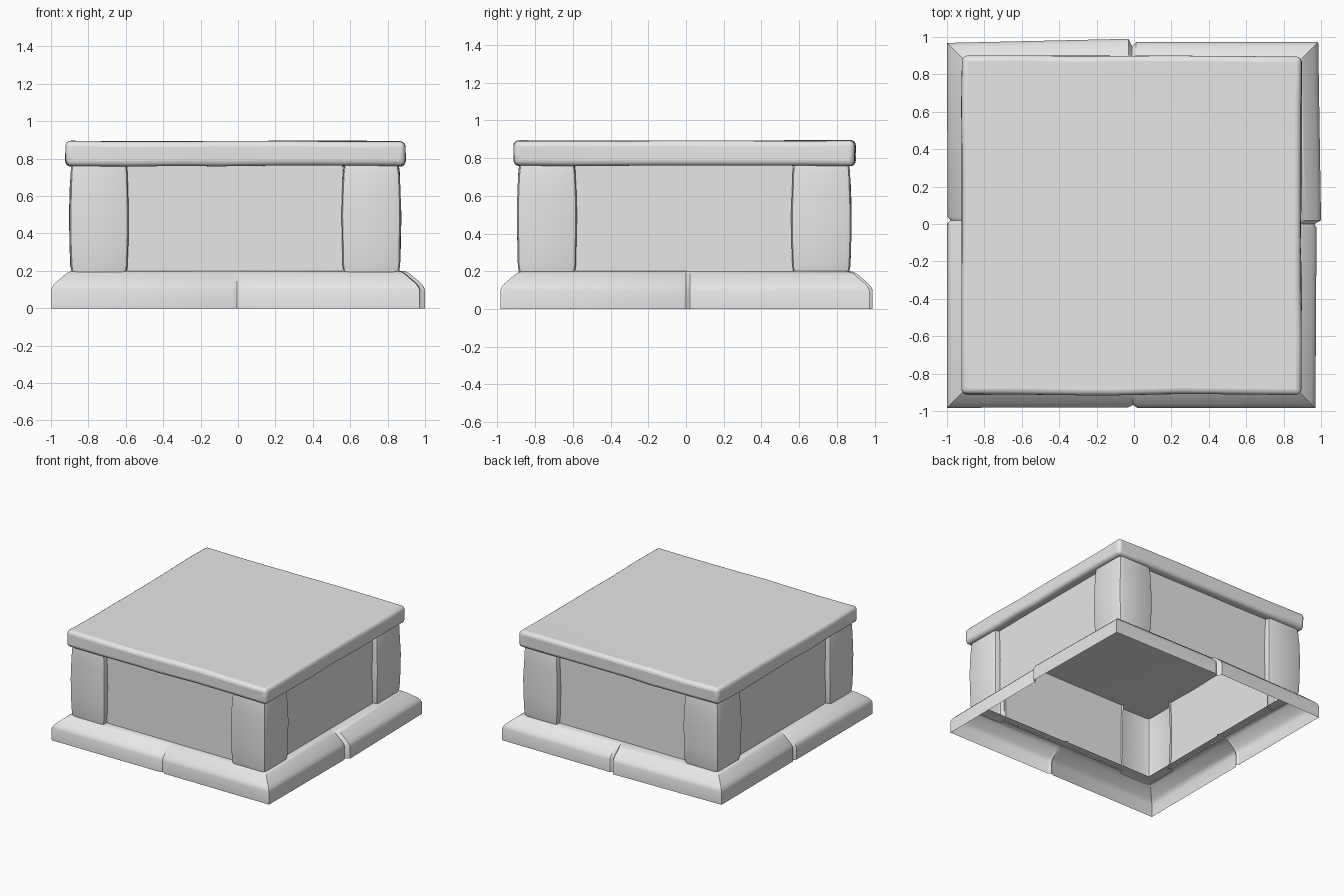
import bpy, bmesh, random
from mathutils import Vector

random.seed(4)
cube = bpy.data.objects.get("Cube")
if cube:
    bpy.data.objects.remove(cube, do_unlink=True)

stone = bpy.data.materials.new("grey_stone")
stone.use_nodes = True
GREY = (0.8, 0.8, 0.8, 1)
stone.diffuse_color = GREY
stone.node_tree.nodes["Principled BSDF"].inputs["Base Color"].default_value = GREY


def finish(name, bm, angle=0.6):
    mesh = bpy.data.meshes.new(name)
    bm.to_mesh(mesh)
    bm.free()
    mesh.materials.append(stone)
    obj = bpy.data.objects.new(name, mesh)
    bpy.context.collection.objects.link(obj)
    bpy.ops.object.select_all(action="DESELECT")
    obj.select_set(True)
    bpy.context.view_layer.objects.active = obj
    bpy.ops.object.shade_smooth_by_angle(angle=angle)
    return obj


def loft(name, rows, closed, angle=0.6):
    """Skin a stack of point rows, listed bottom to top and counter-clockwise."""
    bm = bmesh.new()
    rows = [[bm.verts.new(p) for p in row] for row in rows]
    n = len(rows[0])
    for low, high in zip(rows, rows[1:]):
        for i in range(n if closed else n - 1):
            j = (i + 1) % n
            bm.faces.new((low[i], low[j], high[j], high[i]))
    return finish(name, bm, angle)


# Base: hollow sloped plinth made of mitred blocks with a groove mid-side.
# Each point is x, y, then the inward direction of the moulding.
outline = [
    (-1, -.983, 1, 1), (-.03, -.98, 0, 1), (-.005, -.968, 0, 1), (.02, -.985, 0, 1),
    (.97, -.985, -1, 1), (.976, -.02, -1, 0), (.965, 0, -1, 0), (1, .02, -1, 0),
    (.985, .972, -1, -1), (.01, .972, 0, -1), (-.01, .95, 0, -1), (-.03, .99, 0, -1),
    (-1, .968, 1, -1), (-.997, .04, 1, 0), (-.982, .02, 1, 0), (-1, 0, 1, 0),
]
moulding = [(0, 0), (0, .1), (.008, .118), (.022, .135), (.082, .186), (.1, .196), (.12, .2), (.185, .2)]
loft("base_moulding", [[(x + dx * d, y + dy * d, z) for x, y, dx, dy in outline]
                       for d, z in moulding], True)

# Corner pillars: rounded, slightly swollen stone skins, open on the inside
CENTRE = Vector((-.015, -.01))
section = [(.6, -1), (.85, -1), (.96, -.96), (1, -.85), (1, .8), (.95, .95),
           (.8, 1), (-.85, 1), (-.96, .96), (-1, .85), (-1, .6)]
swell = [(.19, .93), (.23, .97), (.35, .995), (.5, 1.01), (.64, .99), (.73, .96), (.77, .92)]


def pillar(name, sx, sy):
    rows = []
    for z, s in swell:
        s += random.uniform(-.01, .01)
        row = [(CENTRE.x + sx * (.728 + .158 * s * u),
                CENTRE.y + sy * (.728 + .158 * s * v), z) for u, v in section]
        rows.append(row if sx * sy > 0 else row[::-1])
    loft(name, rows, False, 0.8)


for sy, depth in ((-1, "front"), (1, "back")):
    for sx, side in ((-1, "right"), (1, "left")):
        pillar(f"{depth}_{side}_pillar", sx, sy)

# Recessed wall panels between the pillars
for name, nx, ny in (("front", 0, -1), ("left", 1, 0), ("back", 0, 1), ("right", -1, 0)):
    normal, along = Vector((nx, ny)), Vector((-ny, nx))
    ends = [CENTRE + normal * .84 + along * t for t in (-.575, .575)]
    loft(f"{name}_wall", [[(*p, z) for p in ends] for z in (.19, .77)], False)

# Top slab: worn box with uneven, rounded edges
LOW, HIGH = Vector((-.92, -.912, .76)), Vector((.895, .898, .893))
bm = bmesh.new()
bmesh.ops.create_cube(bm, size=1)
for v in bm.verts:
    v.co = Vector([a + (b - a) * (c + .5) for a, b, c in zip(LOW, HIGH, v.co)])
for axis in (0, 1):
    for cut in (-.6, -.3, -.1, .25, .65):
        normal = Vector((axis == 0, axis == 1, 0))
        bmesh.ops.bisect_plane(bm, geom=bm.verts[:] + bm.edges[:] + bm.faces[:],
                               plane_co=normal * cut, plane_no=normal)
for v in bm.verts:
    rim = [a for a in (0, 1) if min(abs(v.co[a] - LOW[a]), abs(v.co[a] - HIGH[a])) < .01]
    for a in rim:
        v.co[a] += random.uniform(-.005, .005)
    if rim:
        v.co.z += random.uniform(-.004, .004)
slab = finish("top_slab", bm, 0.7)
bevel = slab.modifiers.new("worn_edges", "BEVEL")
bevel.width = .03
bevel.segments = 4
bevel.limit_method = "ANGLE"
bevel.angle_limit = 0.8
